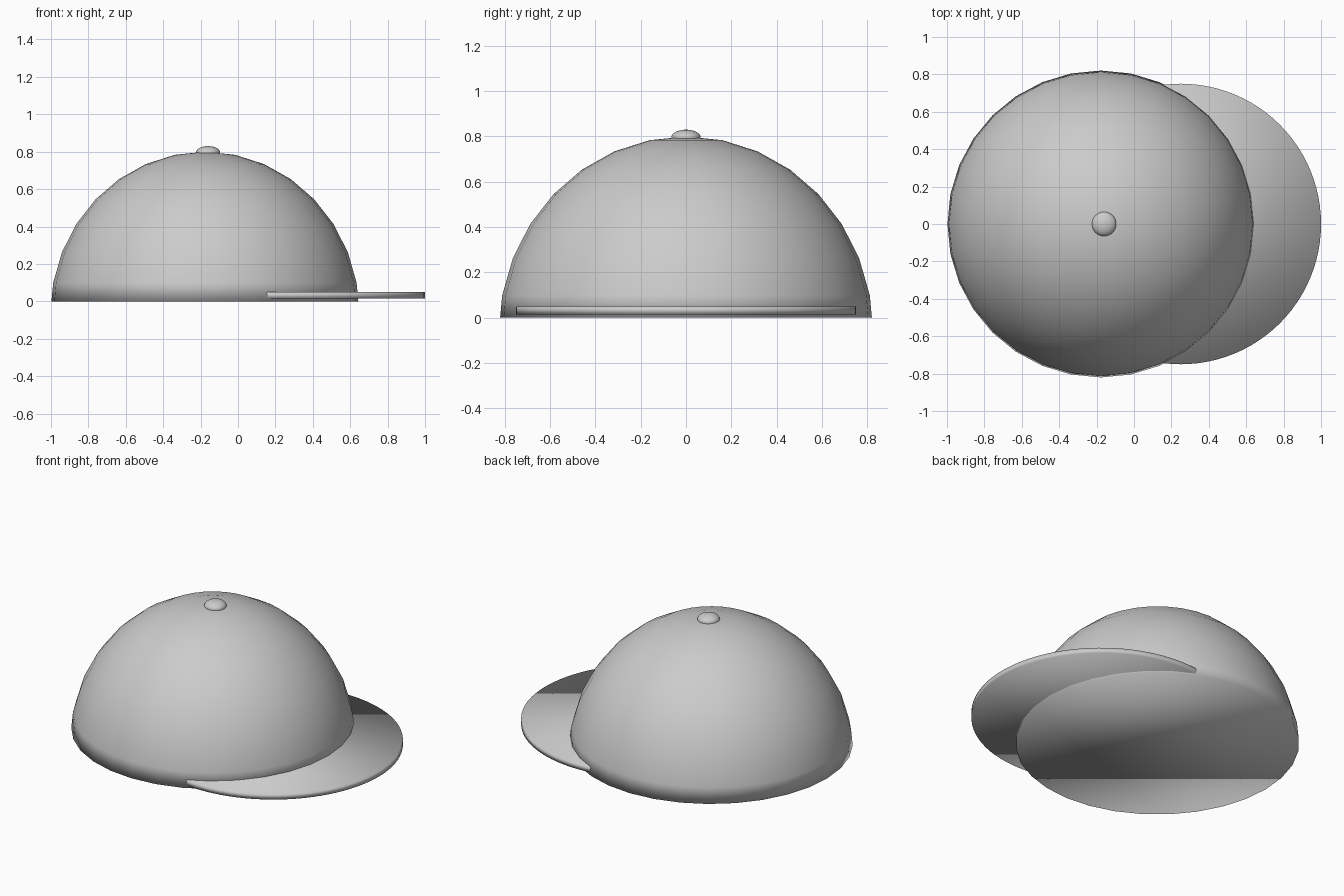
import bpy, bmesh
from mathutils import Matrix, Vector

if "Cube" in bpy.data.objects:
    bpy.data.objects.remove(bpy.data.objects["Cube"])


def add_part(name, bm):
    bmesh.ops.recalc_face_normals(bm, faces=bm.faces)
    for f in bm.faces:
        f.smooth = True
    mesh = bpy.data.meshes.new(name)
    bm.to_mesh(mesh)
    bm.free()
    obj = bpy.data.objects.new(name, mesh)
    bpy.context.collection.objects.link(obj)
    return obj


def ellipsoid(center, size, segments, rings):
    bm = bmesh.new()
    bmesh.ops.create_uvsphere(
        bm, u_segments=segments, v_segments=rings, radius=1,
        matrix=Matrix.LocRotScale(Vector(center), None, Vector(size)))
    return bm


# Crown: sphere trimmed flat just above its equator and closed underneath
bm = ellipsoid((-0.177, 0, -0.07), (0.827, 0.827, 0.87), 32, 16)
cut = bmesh.ops.bisect_plane(
    bm, geom=bm.verts[:] + bm.edges[:] + bm.faces[:],
    plane_co=(0, 0, 0), plane_no=(0, 0, 1), clear_inner=True)
rim = [e for e in cut["geom_cut"] if isinstance(e, bmesh.types.BMEdge)]
bmesh.ops.contextual_create(bm, geom=rim)
add_part("crown", bm)

# Visor: thin round disc running into the crown
bm = bmesh.new()
bmesh.ops.create_cone(
    bm, cap_ends=True, segments=96, radius1=0.75, radius2=0.75, depth=0.035,
    matrix=Matrix.Translation((0.25, 0, 0.0325)))
add_part("visor", bm)

# Top button
add_part("top_button", ellipsoid((-0.16, 0, 0.795), (0.065, 0.065, 0.035), 32, 16))
